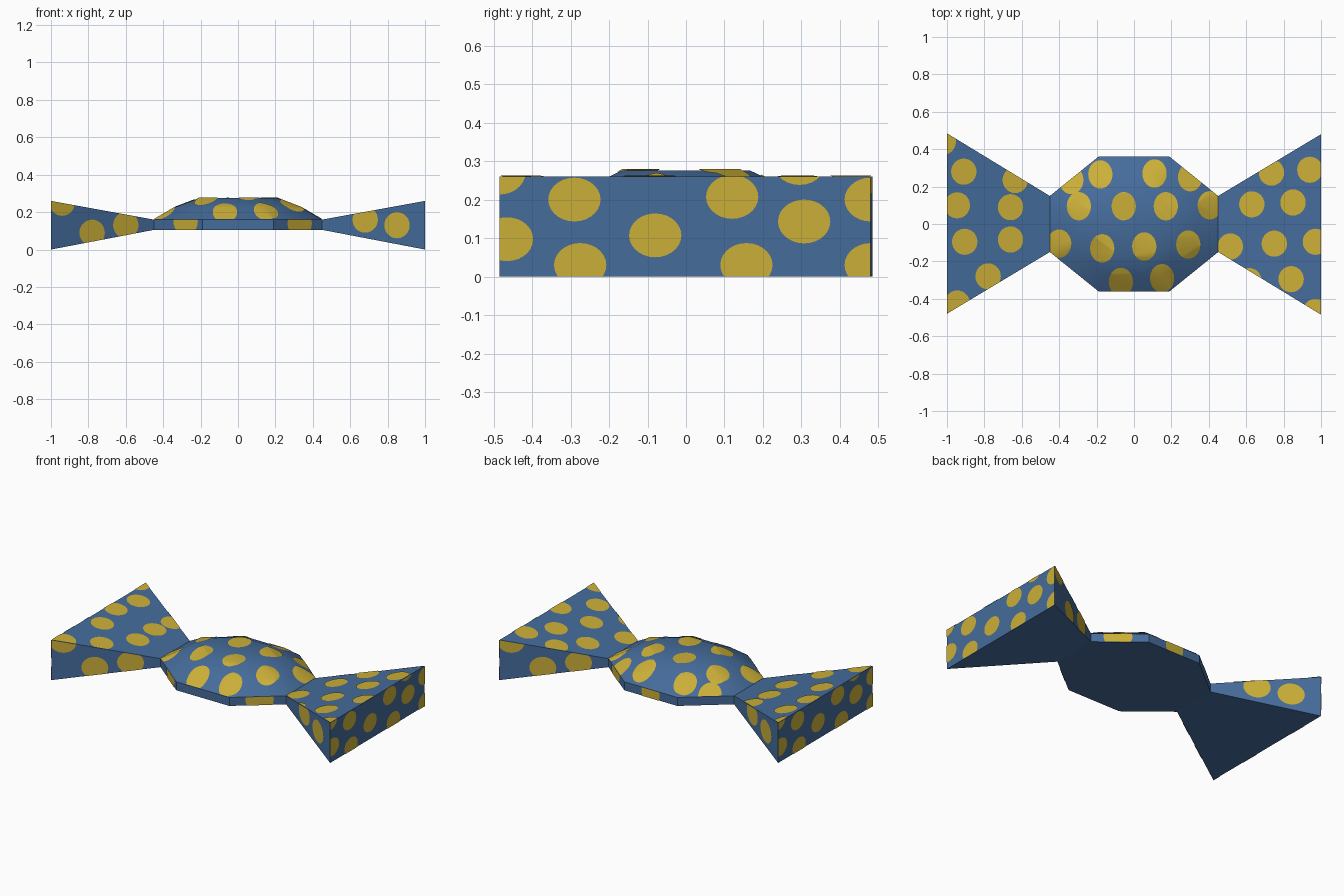
import bpy, bmesh, math
from mathutils import Vector

if "Cube" in bpy.data.objects:
    bpy.data.objects.remove(bpy.data.objects["Cube"])


def material(name, rgb):
    m = bpy.data.materials.new(name)
    m.diffuse_color = (*rgb, 1)
    m.use_nodes = True
    m.node_tree.nodes["Principled BSDF"].inputs["Base Color"].default_value = m.diffuse_color
    return m


BLUE = material("wrapper_blue", (0.06, 0.15, 0.33))
YELLOW = material("dot_yellow", (0.60, 0.43, 0.04))


def make_object(name, verts, faces, mat, smooth=False):
    me = bpy.data.meshes.new(name)
    me.from_pydata([tuple(v) for v in verts], [], faces)
    me.materials.append(mat)
    me.update()
    ob = bpy.data.objects.new(name, me)
    bpy.context.collection.objects.link(ob)
    if smooth:
        bpy.ops.object.select_all(action='DESELECT')
        ob.select_set(True)
        bpy.context.view_layer.objects.active = ob
        bpy.ops.object.shade_smooth_by_angle(angle=math.radians(33))
    return ob


def clip(poly, region):
    """Clip a polygon to a convex counter-clockwise region."""
    for i, a in enumerate(region):
        e = region[(i + 1) % len(region)] - a
        out = []
        for j, q in enumerate(poly):
            p = poly[j - 1]
            dp, dq = e.cross(p - a), e.cross(q - a)
            if dp * dq < 0:
                out.append(p.lerp(q, dp / (dp - dq)))
            if dq >= 0:
                out.append(q)
        poly = out
        if not poly:
            break
    return poly


def add_dots(name, base, dots, rx, ry, smooth=False):
    """Thin dot faces draped on each side, clipped to the faces of the part."""
    bm = bmesh.new()
    for f in base.data.polygons:
        n = f.normal
        if n.z < -0.1:
            continue
        if n.z > 0.3:
            side, axis = "top", 2
        elif abs(n.x) > 0.9:
            side, axis = "end", 0
        else:
            side, axis = ("front" if n.y < 0 else "back"), 1
        u, v = [k for k in range(3) if k != axis]
        pts = [base.data.vertices[i].co for i in f.vertices]
        region = [Vector((p[u], p[v])) for p in pts]
        area = sum(region[i - 1].cross(region[i]) for i in range(len(region)))
        if area < 0:
            region.reverse()
        r2 = 0.057 if axis == 0 else ry
        for cx, cy in dots.get(side, []):
            ring = [Vector((cx + rx * math.cos(math.tau * k / 28),
                            cy + r2 * math.sin(math.tau * k / 28))) for k in range(28)]
            ring = clip(ring, region)
            if len(ring) < 3:
                continue
            if area < 0:
                ring.reverse()
            vs = []
            for q in ring:
                p = Vector((0, 0, 0))
                p[u], p[v] = q
                p[axis] = pts[0][axis] - (n[u] * (q.x - pts[0][u]) + n[v] * (q.y - pts[0][v])) / n[axis]
                p[axis] += math.copysign(0.003, n[axis])
                vs.append(bm.verts.new(p))
            bm.faces.new(vs)
    bmesh.ops.remove_doubles(bm, verts=bm.verts, dist=0.0003)
    ob = make_object(name, [], [], YELLOW)
    bm.to_mesh(ob.data)
    bm.free()
    if smooth:
        bpy.context.view_layer.objects.active = ob
        bpy.ops.object.select_all(action='DESELECT')
        ob.select_set(True)
        bpy.ops.object.shade_smooth_by_angle(angle=math.radians(33))


# Candy body: octagonal rim with a low faceted dome
outline = [(0.45, -0.15), (0.45, 0.15), (0.19, 0.36), (-0.19, 0.36),
           (-0.45, 0.15), (-0.45, -0.15), (-0.19, -0.36), (0.19, -0.36)]
levels = [(1, 0.105), (1, 0.16), (0.75, 0.226), (0.46, 0.276)]
verts = [(x * s, y * s, z) for s, z in levels for x, y in outline]
faces = [tuple(range(7, -1, -1)), tuple(range(24, 32))]
for r in range(3):
    for i in range(8):
        if r == 0 and i in (0, 4):      # open where the wings join
            continue
        j = (i + 1) % 8
        faces.append((r * 8 + i, r * 8 + j, r * 8 + 8 + j, r * 8 + 8 + i))
body = make_object("candy_body", verts, faces, BLUE, True)
add_dots("candy_body_dots", body, {
    "top": [(-.18, .265), (.11, .27), (.30, .25), (-.335, .235),
            (-.295, .095), (-.055, .095), (.17, .095), (.405, .10),
            (-.40, -.105), (-.17, -.13), (.055, -.12), (.29, -.11),
            (-.07, -.31), (.15, -.29)],
    "front": [(-.28, .15), (.33, .14)],
    "back": [(0, .14), (.33, .14)]}, 0.065, 0.076, True)

# Twisted wrapper ends: flared wedges, the left one turned half way round
END_DOTS = [(-.29, .20), (-.465, .097), (-.08, .107), (.12, .207), (.307, .143),
            (-.275, .03), (.157, .03), (.48, .03), (.48, .20), (-.485, .27), (.295, .295)]
TOP_RIGHT = [(.735, .275), (.94, .29), (.63, .105), (.85, .115), (.515, -.12),
             (.75, -.105), (.97, -.095), (.615, -.305), (.84, -.295), (.97, -.47)]
TOP_LEFT = [(-.91, .28), (-.635, .235), (-.945, .10), (-.66, .09), (-.905, -.095),
            (-.66, -.083), (-.78, -.28), (-.945, -.425), (-1.02, .44)]
SIDE_RIGHT = [(.68, .16), (.85, .13)]
SIDE_LEFT = [(-.78, .09), (-.60, .13), (-.94, .25)]
wedge = [(.45, -.15, .105), (.45, .15, .105), (.45, .15, .16), (.45, -.15, .16),
         (1, -.485, 0), (1, .48, 0), (1, .48, .26), (1, -.485, .26)]
wedge_faces = [(4, 5, 6, 7), (3, 7, 6, 2), (0, 1, 5, 4), (0, 4, 7, 3), (1, 2, 6, 5)]
for name, s, top, front, other in (("right", 1, TOP_RIGHT, SIDE_RIGHT, SIDE_LEFT),
                                   ("left", -1, TOP_LEFT, SIDE_LEFT, SIDE_RIGHT)):
    wing = make_object(name + "_wrapper_end",
                       [(s * x, s * y, z) for x, y, z in wedge], wedge_faces, BLUE)
    add_dots(name + "_wrapper_end_dots", wing, {
        "top": top, "front": front, "back": [(-x, z) for x, z in other],
        "end": [(s * y, z) for y, z in END_DOTS]}, 0.068, 0.07)
